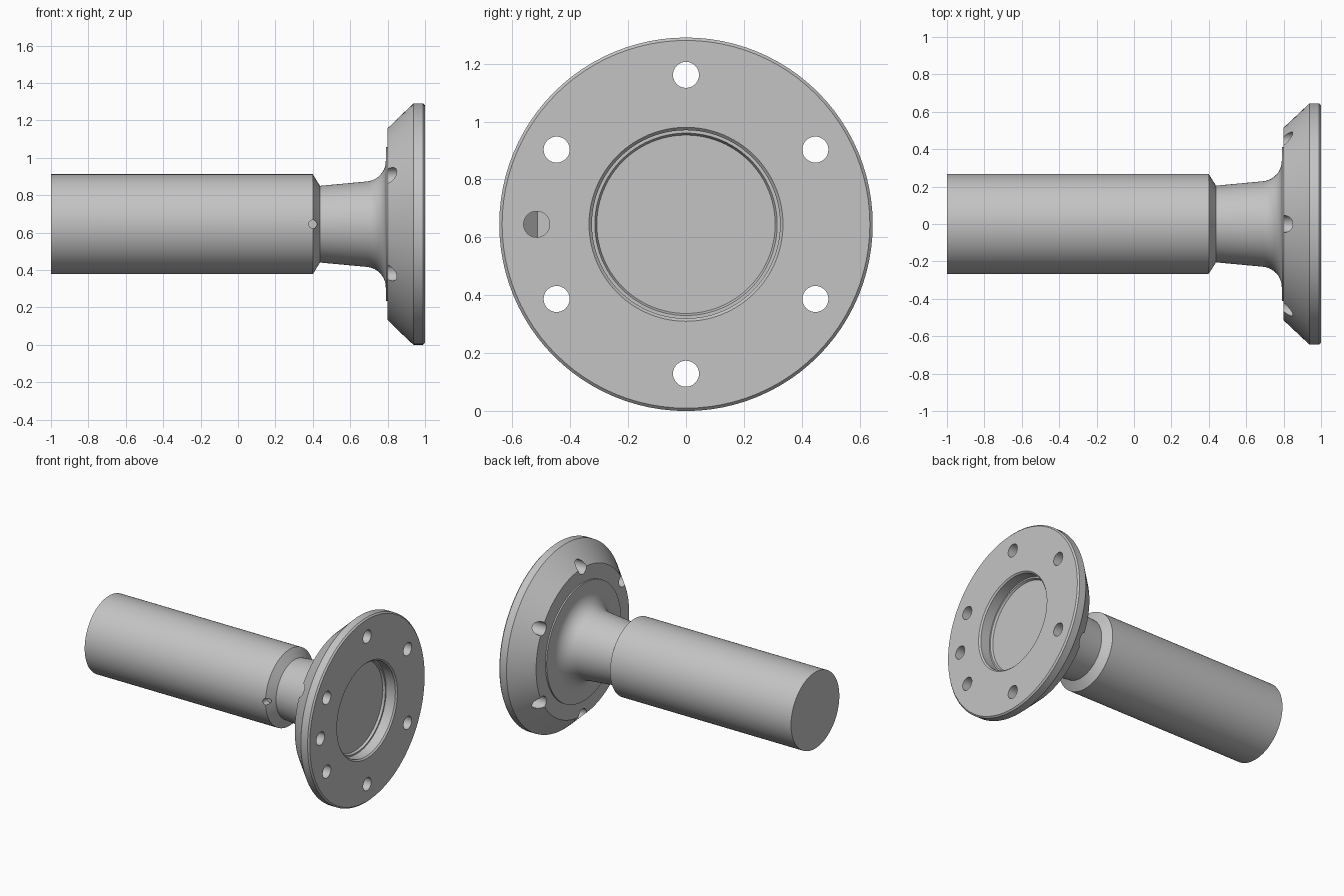
import bpy, bmesh, math
from mathutils import Matrix, Vector

if "Cube" in bpy.data.objects:
    bpy.data.objects.remove(bpy.data.objects["Cube"])

AXIS_Z = 0.645
BOLT_R = 0.516
HOLE_R = 0.045

steel = bpy.data.materials.new("grey steel")
steel.use_nodes = True
GREY = (0.55, 0.55, 0.55, 1)
steel.diffuse_color = GREY
steel.node_tree.nodes["Principled BSDF"].inputs["Base Color"].default_value = GREY


def make_object(name, bm):
    bmesh.ops.recalc_face_normals(bm, faces=bm.faces)
    mesh = bpy.data.meshes.new(name)
    bm.to_mesh(mesh)
    bm.free()
    mesh.materials.append(steel)
    obj = bpy.data.objects.new(name, mesh)
    bpy.context.collection.objects.link(obj)
    return obj


def lathe(name, profile, steps=96):
    """Turn (x, radius) points around the long axis."""
    bm = bmesh.new()
    verts = [bm.verts.new((x, 0, r)) for x, r in profile]
    edges = [bm.edges.new(pair) for pair in zip(verts, verts[1:])]
    bmesh.ops.spin(bm, geom=verts + edges, cent=(0, 0, 0), axis=(1, 0, 0),
                   angle=math.tau, steps=steps, use_merge=True)
    bmesh.ops.remove_doubles(bm, verts=bm.verts, dist=1e-5)
    bmesh.ops.translate(bm, verts=bm.verts, vec=(0, 0, AXIS_Z))
    return make_object(name, bm)


def rod(radius, start, end):
    """Cylinder between two points."""
    start, end = Vector(start), Vector(end)
    line = end - start
    turn = line.to_track_quat('Z', 'Y').to_matrix().to_4x4()
    bm = bmesh.new()
    bmesh.ops.create_cone(bm, cap_ends=True, segments=32, radius1=radius,
                          radius2=radius, depth=line.length,
                          matrix=Matrix.Translation((start + end) / 2) @ turn)
    return bm


def cut(target, bm):
    cutter = make_object("cutter", bm)
    cutter.hide_render = True
    mod = target.modifiers.new("cut", 'BOOLEAN')
    mod.operation = 'DIFFERENCE'
    mod.solver = 'EXACT'
    mod.object = cutter
    bpy.context.view_layer.objects.active = target
    bpy.ops.object.modifier_apply(modifier=mod.name)
    bpy.data.objects.remove(cutter)


# Shaft, tapered neck and flange turned as one piece
shaft = [(-1, 0), (-1, 0.267), (0.4, 0.267), (0.438, 0.205)]
fillet = []
for i in range(11):
    a = math.radians(5 + 8.5 * i)
    fillet.append((0.68 + 0.11 * math.sin(a), 0.338 - 0.11 * math.cos(a)))
flange = [(0.79, 0.412), (0.8, 0.412), (0.8, 0.515), (0.938, 0.645),
          (0.99, 0.645), (1, 0.635)]
recess = [(1, 0.335), (0.99, 0.325), (0.92, 0.325), (0.92, 0.315),
          (0.905, 0.308), (0.905, 0)]
hub = lathe("flanged_shaft", shaft + fillet + flange + recess)

# Six through bolt holes
for i in range(6):
    a = math.radians(60 * i)
    y, z = BOLT_R * math.sin(a), AXIS_Z + BOLT_R * math.cos(a)
    cut(hub, rod(HOLE_R, (0.7, y, z), (1.1, y, z)))

# Blind locating hole, its floor following the back of the flange
blind = rod(HOLE_R, (0.805, -BOLT_R, AXIS_Z), (1.1, -BOLT_R, AXIS_Z))
sliced = bmesh.ops.bisect_plane(
    blind, geom=blind.verts[:] + blind.edges[:] + blind.faces[:],
    plane_co=(0.805, -0.513, AXIS_Z), plane_no=(-0.13, -0.138, 0),
    clear_outer=True)
bmesh.ops.holes_fill(blind, edges=[e for e in sliced["geom_cut"]
                                   if isinstance(e, bmesh.types.BMEdge)])
cut(hub, blind)

# Small notch at the shaft shoulder
cut(hub, rod(0.022, (0.4, -0.4, AXIS_Z), (0.4, -0.22, AXIS_Z)))

# Smooth turned surfaces with crisp edges
bpy.ops.object.select_all(action='DESELECT')
hub.select_set(True)
bpy.context.view_layer.objects.active = hub
bpy.ops.object.shade_smooth_by_angle(angle=math.radians(25))
